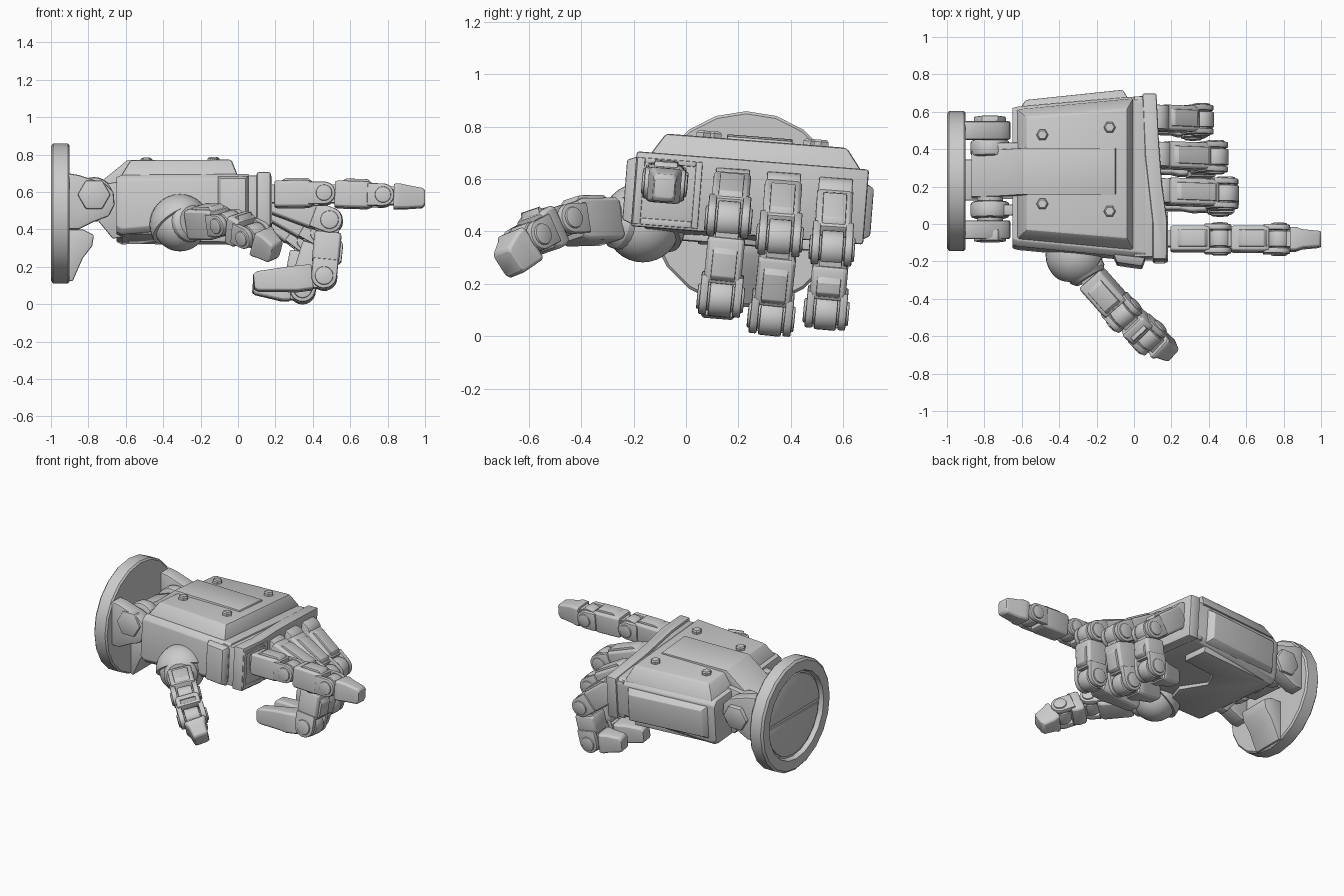
import bpy, bmesh
from math import sin, cos, pi, radians
from mathutils import Vector as V

if "Cube" in bpy.data.objects:
    bpy.data.objects.remove(bpy.data.objects["Cube"])

TILT = radians(-4.5)
X = V((1, 0, 0))
WY = V((0, cos(TILT), sin(TILT)))      # across the hand
WZ = V((0, -sin(TILT), cos(TILT)))     # out of the back of the hand
PIV = V((0, 0.24, 0.54))


def H(x, y, z):
    """Hand-local coordinates to world."""
    return PIV + X * x + WY * (y - 0.24) + WZ * (z - 0.54)


def finish(name, bm, bevel=0.0, seg=2):
    bmesh.ops.recalc_face_normals(bm, faces=bm.faces)
    if bevel:
        es = [e for e in bm.edges if len(e.link_faces) == 2 and e.calc_face_angle(0) > 0.6]
        bmesh.ops.bevel(bm, geom=es, offset=bevel, segments=seg, profile=0.5,
                        affect='EDGES', clamp_overlap=True)
    me = bpy.data.meshes.new(name)
    bm.to_mesh(me)
    bm.free()
    ob = bpy.data.objects.new(name, me)
    bpy.context.collection.objects.link(ob)
    return ob


def loft(name, rings, bevel=0.0):
    bm = bmesh.new()
    vs = [[bm.verts.new(p) for p in r] for r in rings]
    n = len(vs[0])
    for a, b in zip(vs, vs[1:]):
        for i in range(n):
            j = (i + 1) % n
            bm.faces.new((a[i], a[j], b[j], b[i]))
    bm.faces.new(vs[0])
    bm.faces.new(vs[-1])
    return finish(name, bm, bevel)


def prism(name, pts, o, u, v, w, w0, w1, bevel=0.0):
    return loft(name, [[o + u * p + v * q + w * k for p, q in pts] for k in (w0, w1)], bevel)


def lathe(name, c, axis, prof, n=24, bevel=0.0):
    """Rings of (distance along axis, radius)."""
    axis = axis.normalized()
    ref = X if abs(axis.x) < .9 else V((0, 0, 1))
    a = (ref - axis * ref.dot(axis)).normalized()
    b = axis.cross(a)
    ang = [2 * pi * i / n for i in range(n)]
    return loft(name, [[c + axis * d + (a * cos(t) + b * sin(t)) * r for t in ang]
                       for d, r in prof], bevel)


def cyl(name, c, axis, r, w, n=24, bevel=0.006):
    return lathe(name, c, axis, [(-w / 2, r), (w / 2, r)], n, bevel)


def block(name, o, u, v, w, secs, ch, bevel=0.003):
    """Chamfered box through sections (along, low, high, half width)."""
    rings = []
    for s, lo, hi, hw in secs:
        p = [(-hw + ch, lo), (hw - ch, lo), (hw, lo + ch), (hw, hi - ch),
             (hw - ch, hi), (-hw + ch, hi), (-hw, hi - ch), (-hw, lo + ch)]
        rings.append([o + u * s + w * a + v * b for a, b in p])
    return loft(name, rings, bevel)


def finger(name, joints, axis, w, h, r):
    pts = [V(p) for p in joints]
    for i, (A, B) in enumerate(zip(pts, pts[1:])):
        nm = f"{name}_{i + 1}"
        L = (B - A).length
        u = (B - A).normalized()
        v = u.cross(axis).normalized()
        a = v.cross(u)
        s = r * 0.95 if i else 0.03
        # hinge neck
        prism(nm + "_neck", [(0, -r * .8), (s + .03, -r * .8), (s + .03, r * .8), (0, r * .8)],
              A, u, v, a, -w * .28, w * .28)
        if i == len(pts) - 2:
            block(nm + "_tip", A, u, v, a, [(s, -.48 * h, .42 * h, .42 * w),
                  (L * .4, -.48 * h, .44 * h, .42 * w), (L * .55, -.47 * h, .40 * h, .34 * w),
                  (L * .94, -.42 * h, .30 * h, .29 * w), (L, -.32 * h, .22 * h, .26 * w)], .011)
            continue
        e = L - r * .9
        block(nm + "_body", A, u, v, a, [(s, -.46 * h, .44 * h, .42 * w),
              (s + .015, -.5 * h, .48 * h, .46 * w), (e - .03, -.5 * h, .48 * h, .46 * w),
              (e, -.42 * h, .42 * h, .45 * w)], .011)
        # raised back plate
        prism(nm + "_back_plate", [(s + .03, .44 * h), (e - .01, .44 * h), (e - .03, .57 * h),
              (s + .06, .57 * h)], A, u, v, a, -w * .3, w * .3, .004)
        # hinge: hub, two lugs and pin
        cyl(nm + "_hub", B, a, r * 1.05, w * .56)
        arc = [(L + r * cos(t), r * sin(t)) for t in [(-pi / 2 + pi * k / 10) for k in range(11)]]
        for k in (-1, 1):
            prism(nm + "_lug", [(e - .03, -r)] + arc + [(e - .03, r)], A, u, v, a,
                  k * w * .32, k * w * .52, .006)
        cyl(nm + "_pin", B, a, r * .72, w * 1.16, 20)


# wrist disc with recessed back
lathe("wrist_disc", V((0, .23, .485)), X,
      [(-.97, .285), (-1, .295), (-1, .360), (-.988, .374), (-.91, .374), (-.9, .364)], 20)
for k, d in ((1, -.985), (-1, -.978)):
    arc = [(.272 * cos(t), k * .272 * sin(t)) for t in [.05 + (pi - .1) * j / 12 for j in range(13)]]
    prism("disc_back_panel", arc, V((0, .23, .485)), V((0, 1, 0)), V((0, 0, 1)), X, d, -.96, .004)

# wrist hinge
hinge = V((-.77, .24, .56))
cyl("wrist_axle", hinge, WY, .07, .5)
side = [(-.91, .70), (-.85, .69), (-.71, .645), (-.665, .60), (-.66, .53), (-.69, .47),
        (-.77, .44), (-.85, .40), (-.91, .40)]
for k, nm in ((-1, "thumb_side"), (1, "outer_side")):
    y = .235 + k * .265
    prism("wrist_clevis_" + nm, side, V((0, y, 0)), X, V((0, 0, 1)), V((0, 1, 0)), -.05, .05, .012)
    cyl("wrist_roller_" + nm, hinge + WY * k * .165, WY, .105, .09, 24, .02)
    lathe("wrist_hex_" + nm, hinge + WY * k * .305, WY, [(-.03, .088), (.03, .088)], 6, .008)
    # palm bracket beside the hinge
    prism("palm_bracket_" + nm, [(-.6, .36), (-.67, .35), (-.76, .46), (-.8, .53), (-.74, .64), (-.6, .66)],
          V((0, .24 + k * .165, 0)), X, V((0, 0, 1)), V((0, 1, 0)), -.03, .03, .008)
prism("wrist_lower_block", [(-.91, .13), (-.885, .12), (-.83, .245), (-.78, .31), (-.77, .37),
                            (-.83, .40), (-.91, .40)],
      V((0, .235, 0)), X, V((0, 0, 1)), V((0, 1, 0)), -.11, .11, .008)


# palm body
def ring(x, y0, y1, z0, z1, c=.03):
    return [H(x, a, b) for a, b in ((y0 + c, z0), (y1 - c, z0), (y1, z0 + c), (y1, z1 - c),
                                    (y1 - c, z1), (y0 + c, z1), (y0, z1 - c), (y0, z0 + c))]


loft("palm_body", [ring(-.65, -.12, .615, .36, .655), ring(-.62, -.128, .622, .345, .665),
                   ring(-.3, -.16, .65, .372, .665), ring(.06, -.195, .68, .395, .665)], .006)


def slab(name, lo, hi, z0, z1, bevel):
    loft(name, [[H(x, y, z0) for x, y in lo], [H(x, y, z1) for x, y in hi]], bevel)


slab("back_cover", [(-.63, -.095), (0, -.155), (0, .67), (-.63, .61)],
     [(-.575, -.05), (-.035, -.095), (-.035, .6), (-.575, .555)], .655, .748, .012)
palm = [(-.62, -.1), (-.36, -.1), (-.28, .12), (-.36, .3), (-.3, .42), (-.05, .45), (-.05, .64), (-.62, .59)]
slab("palm_plate", palm, palm, .39, .348, .004)
for x, y in ((-.49, .46), (-.13, .5), (-.49, .09), (-.13, .05)):
    lathe("cover_bolt", H(x, y, .757), WZ, [(-.015, .032), (.006, .032), (.014, .024)], 6)

# strap running from the wrist over the cover
prism("wrist_strap", [(-.095, .742), (-.1, .757), (-.59, .764), (-.73, .65), (-.87, .60), (-.87, .48),
                      (-.6, .45), (-.5, .7)], H(0, .265, 0), X, WZ, WY, -.125, .125, .004)

# knuckle plate
outer = [(.10, -.2), (.175, -.2), (.178, .0), (.15, .2), (.135, .4), (.12, .69), (.045, .69),
         (.06, .35), (.10, .0)]
slab("knuckle_plate", outer, outer, .385, .672, .01)
rear = [(-.0, -.185), (.12, -.185), (.12, .0), (.06, .675), (.0, .675)]
slab("knuckle_plate_rear", rear, rear, .395, .655, .006)
for y0, y1, z0, z1 in ((-.195, -.165, .395, .65), (.03, .055, .395, .65),
                       (-.165, .03, .395, .42), (-.165, .03, .63, .65)):
    loft("index_socket_frame", [[H(x, a, b) for a, b in ((y0, z0), (y1, z0), (y1, z1), (y0, z1))]
                                for x in (.16, .183)], .004)


# raised side panels
def side_panel(name, x0, x1, ya, yb, z0, z1, out, inset):
    i = inset
    loft(name, [[H(x0, ya, z0), H(x1, yb, z0), H(x1, yb, z1), H(x0, ya, z1)],
                [H(x0 + i, ya + out, z0 + i), H(x1 - i, yb + out, z0 + i),
                 H(x1 - i, yb + out, z1 - i), H(x0 + i, ya + out, z1 - i)]], .008)


side_panel("outer_side_panel", -.61, -.03, .61, .665, .39, .63, .05, .03)
side_panel("thumb_side_panel", -.11, .06, -.17, -.19, .39, .655, -.045, .018)

# fingers
finger("index_finger", [(.165, -.08, .588), (.46, -.08, .59), (.775, -.082, .58), (1, -.082, .575)],
       WY, .15, .145, .06)
finger("middle_finger", [(.14, .175, .575), (.49, .162, .445), (.46, .132, .145), (.085, .115, .11)],
       WY, .155, .148, .068)
finger("ring_finger", [(.12, .37, .555), (.435, .357, .375), (.345, .325, .073), (.08, .31, .095)],
       WY, .155, .148, .068)
finger("little_finger", [(.1, .568, .535), (.36, .557, .335), (.315, .535, .092), (.1, .52, .105)],
       WY, .15, .145, .065)
for nm, x, y, z in (("middle", .15, .175, .57), ("ring", .135, .37, .555), ("little", .12, .568, .535)):
    cyl(nm + "_knuckle", V((x, y, z)), WY, .07, .13)

# thumb with ball joint and half shell
ball = V((-.31, -.165, .425))
for nm, r, cut in (("thumb_ball", .143, None), ("thumb_ball_shell", .163, V((.45, -.45, -.75)))):
    bm = bmesh.new()
    bmesh.ops.create_uvsphere(bm, u_segments=28, v_segments=16, radius=r)
    if cut:
        g = bm.verts[:] + bm.edges[:] + bm.faces[:]
        bmesh.ops.bisect_plane(bm, geom=g, plane_co=V((0, 0, 0)), plane_no=cut, clear_outer=True)
        bmesh.ops.holes_fill(bm, edges=[e for e in bm.edges if e.is_boundary])
    bmesh.ops.translate(bm, vec=ball, verts=bm.verts)
    finish(nm, bm)
root = V((-.25, -.265, .44))
lathe("thumb_collar", ball, root - ball, [(.05, .11), (.12, .105), (.145, .085)], 20)
finger("thumb", [root, (-.055, -.485, .435), (.08, -.605, .37), (.205, -.685, .285)],
       V((.7, .6, .2)), .165, .165, .058)

# smooth round parts, keep edges sharp
bpy.ops.object.select_all(action='SELECT')
bpy.context.view_layer.objects.active = bpy.context.scene.objects[0]
bpy.ops.object.shade_smooth_by_angle(angle=radians(26))
